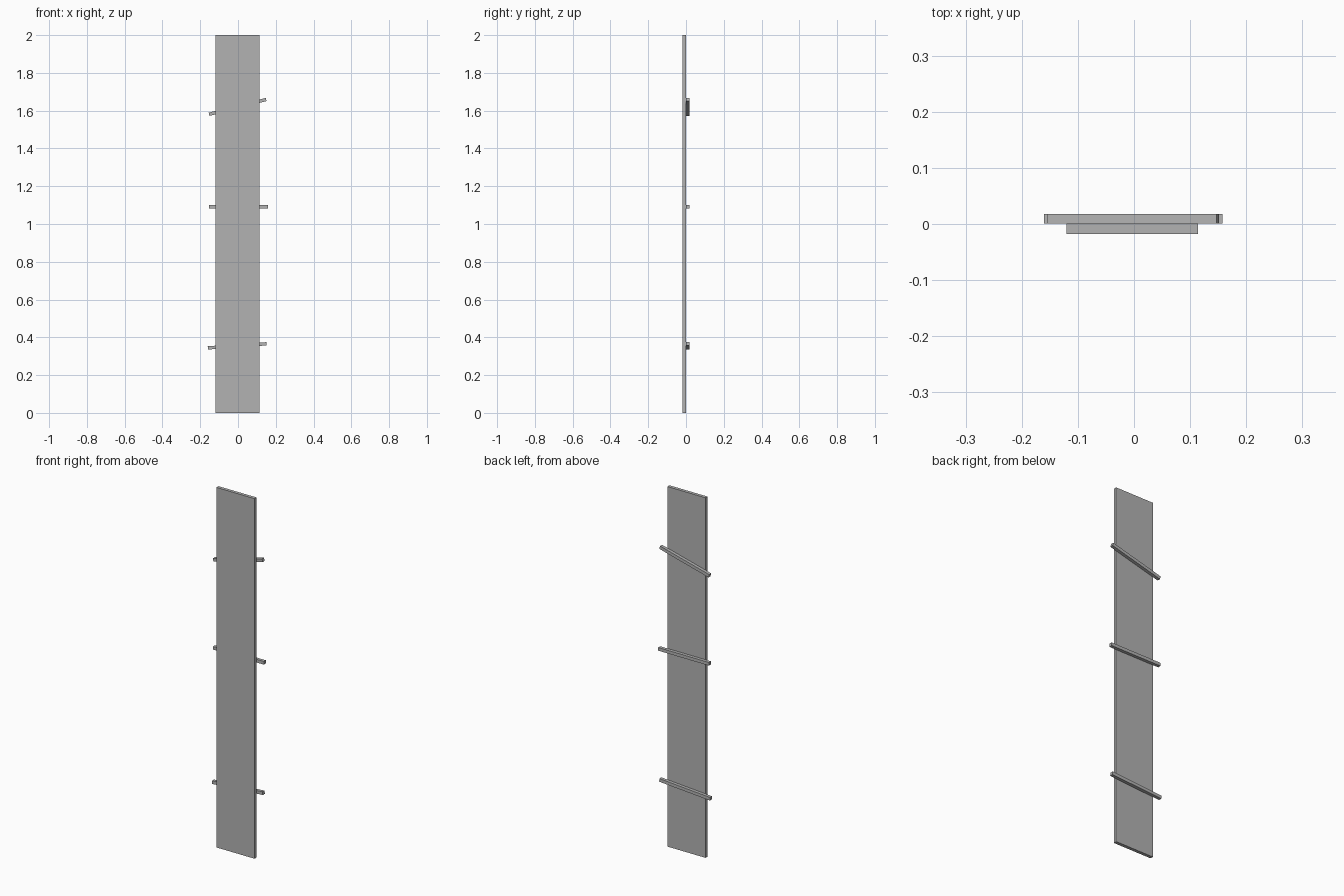
import bpy
from math import radians

cube = bpy.data.objects.get("Cube")
if cube:
    bpy.data.objects.remove(cube, do_unlink=True)

# One plain grey for the whole model
grey = bpy.data.materials.new("plain_grey")
grey.use_nodes = True
colour = (0.45, 0.45, 0.45, 1)
grey.diffuse_color = colour
grey.node_tree.nodes["Principled BSDF"].inputs["Base Color"].default_value = colour


def box(name, centre, size, tilt=0):
    """Box of the given size, tilted in the plane of the board."""
    bpy.ops.mesh.primitive_cube_add(size=1, location=centre,
                                    rotation=(0, radians(-tilt), 0))
    obj = bpy.context.object
    obj.name = name
    obj.scale = size
    bpy.ops.object.transform_apply(location=False, rotation=False, scale=True)
    obj.data.materials.append(grey)
    return obj


# Tall upright board
box("board", (-0.003, -0.0085, 1), (0.234, 0.018, 2))

# Battens fixed across the back, each at its own slant
BAR = 0.0175
for name, x, z, tilt in (("lower_batten", -0.004, 0.355, 4),
                         ("middle_batten", 0.002, 1.092, 0),
                         ("upper_batten", -0.002, 1.62, 14.5)):
    box(name, (x, 0.0005 + BAR / 2, z), (0.312, BAR, BAR), tilt)
